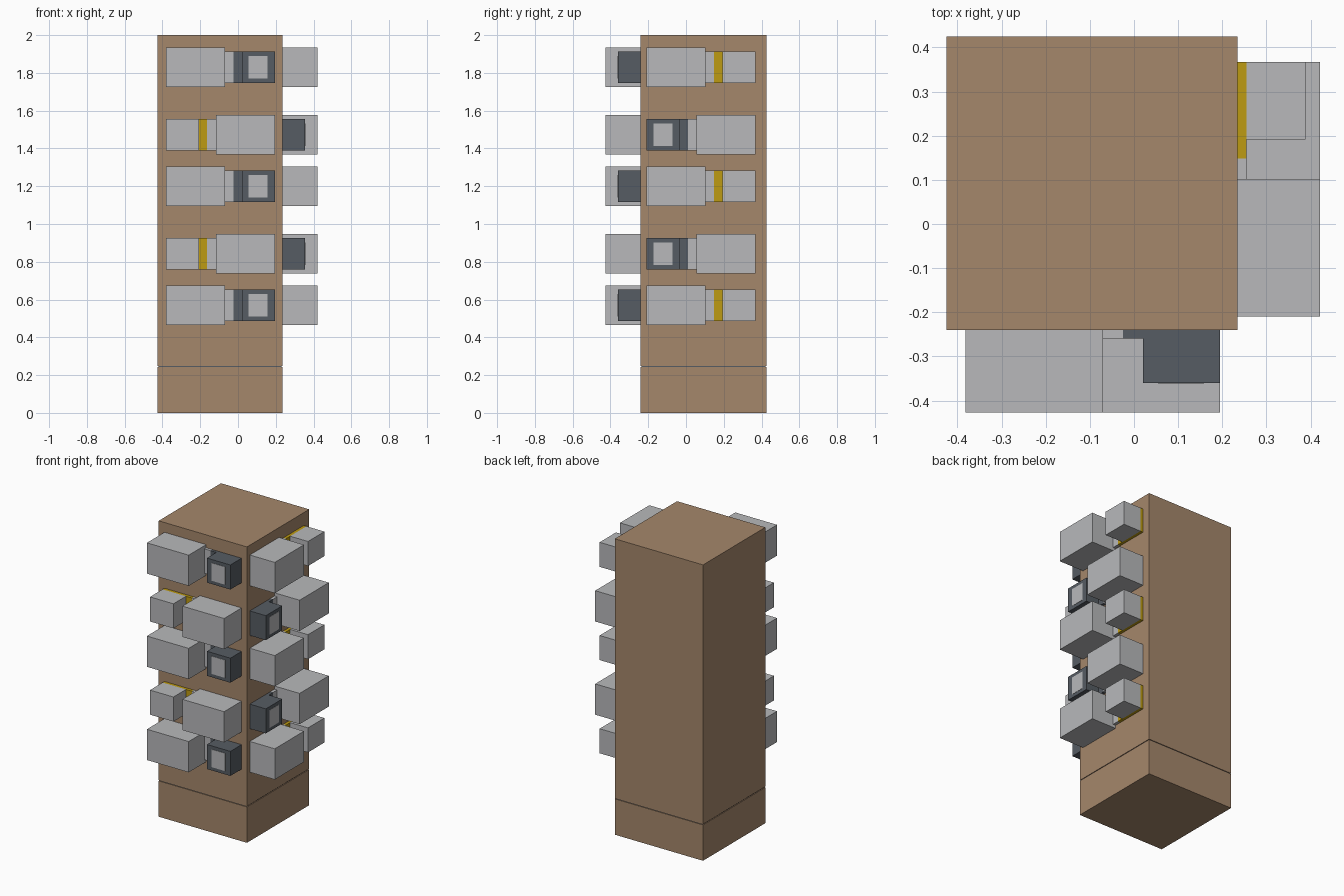
import bpy
import bmesh
from mathutils import Vector

cube = bpy.data.objects.get("Cube")
if cube:
    bpy.data.objects.remove(cube, do_unlink=True)


def make_material(name, rgb):
    mat = bpy.data.materials.new(name)
    mat.use_nodes = True
    color = (*rgb, 1.0)
    mat.diffuse_color = color
    mat.node_tree.nodes["Principled BSDF"].inputs["Base Color"].default_value = color
    return mat


tan = make_material("tan", (0.376, 0.242, 0.147))
grey = make_material("light grey", (0.48, 0.485, 0.497))
dark = make_material("slate grey", (0.093, 0.107, 0.125))
yellow = make_material("mustard yellow", (0.515, 0.328, 0.006))


def box(name, low, high, mat):
    """Axis-aligned box between two corners."""
    low, high = Vector(low), Vector(high)
    bm = bmesh.new()
    bmesh.ops.create_cube(bm, size=1)
    bmesh.ops.scale(bm, vec=high - low, verts=bm.verts)
    mesh = bpy.data.meshes.new(name)
    bm.to_mesh(mesh)
    bm.free()
    mesh.materials.append(mat)
    obj = bpy.data.objects.new(name, mesh)
    obj.location = (low + high) / 2
    bpy.context.collection.objects.link(obj)
    return obj


# Tower body, base and the narrow recessed joint between them
LEFT, FRONT, BACK = 0.235, -0.24, 0.425
RIGHT = -0.425
box("base", (RIGHT, FRONT, 0), (LEFT, BACK, 0.242), tan)
box("joint", (RIGHT + 0.005, FRONT + 0.005, 0.24), (LEFT - 0.005, BACK - 0.005, 0.25), dark)
box("tower", (RIGHT, FRONT, 0.247), (LEFT, BACK, 2), tan)


def wall_box(side, name, along, out, z, half, mat):
    """Box on a wall: 'along' runs from the shared corner, 'out' leaves the wall."""
    a0, a1 = along
    o0, o1 = out
    if side == "front":
        low = (0.195 - a1, FRONT - o1, z - half)
        high = (0.195 - a0, FRONT - o0, z + half)
    else:
        low = (LEFT + o0, -0.21 + a0, z - half)
        high = (LEFT + o1, -0.21 + a1, z + half)
    box(f"{side}_{name}", low, high, mat)


PLATE, DEEP = 0.02, 0.187


def dark_unit(side, z):
    # Dark box with a pale panel, next to a large grey box
    wall_box(side, "dark_plate", (0, 0.22), (0, PLATE), z, 0.083, dark)
    wall_box(side, "dark_box", (0, 0.175), (PLATE, 0.12), z, 0.083, dark)
    wall_box(side, "pale_panel", (0.038, 0.139), (0.117, 0.122), z, 0.06, grey)
    wall_box(side, "link_plate", (0.22, 0.265), (0, PLATE), z, 0.083, grey)
    wall_box(side, "large_box", (0.265, 0.577), (0, DEEP), z, 0.104, grey)


def yellow_unit(side, z):
    # Large grey box by the corner, small grey box on a yellow plate
    wall_box(side, "large_box", (0, 0.312), (0, DEEP), z, 0.104, grey)
    wall_box(side, "link_plate", (0.312, 0.358), (0, PLATE), z, 0.083, grey)
    wall_box(side, "yellow_plate", (0.358, 0.577), (0, PLATE), z, 0.083, yellow)
    wall_box(side, "small_box", (0.402, 0.577), (PLATE, 0.154), z, 0.083, grey)


# The two unit types alternate by row and swap between the walls
for row, z in enumerate((0.57, 0.843, 1.2, 1.473, 1.83)):
    first, second = ("front", "left") if row % 2 == 0 else ("left", "front")
    dark_unit(first, z)
    yellow_unit(second, z)
